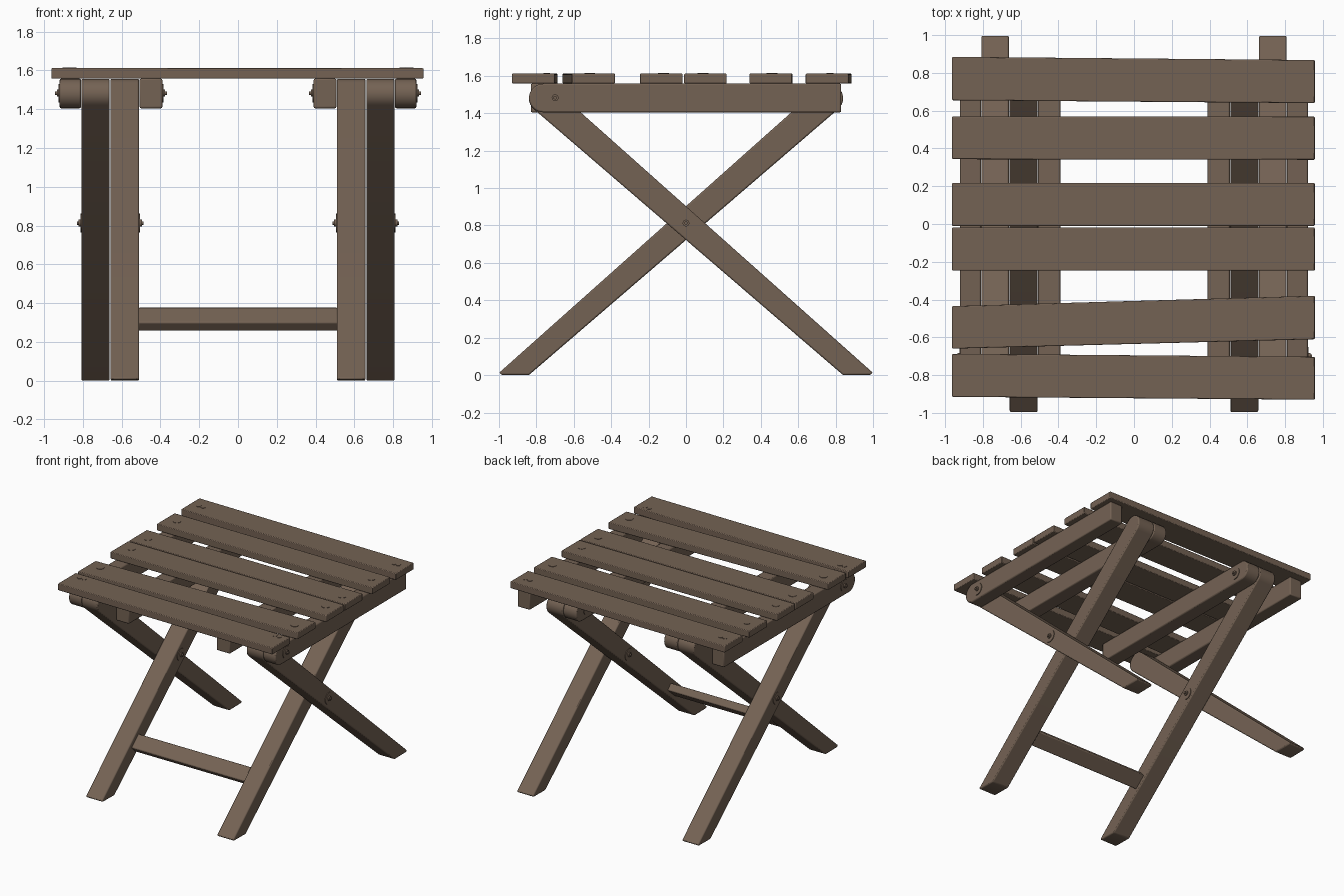
import bpy, bmesh, math
from mathutils import Matrix

if "Cube" in bpy.data.objects:
    bpy.data.objects.remove(bpy.data.objects["Cube"])

wood = bpy.data.materials.new("brown wood")
wood.diffuse_color = (0.175, 0.123, 0.088, 1)
wood.use_nodes = True
wood.node_tree.nodes["Principled BSDF"].inputs["Base Color"].default_value = wood.diffuse_color


def finish(bm, name, bevel=0.0, mirror=False):
    bmesh.ops.recalc_face_normals(bm, faces=bm.faces)
    me = bpy.data.meshes.new(name)
    bm.to_mesh(me)
    bm.free()
    me.materials.append(wood)
    ob = bpy.data.objects.new(name, me)
    bpy.context.collection.objects.link(ob)
    if bevel:
        b = ob.modifiers.new("soft edges", 'BEVEL')
        b.width, b.segments, b.limit_method = bevel, 2, 'ANGLE'
        b.angle_limit = math.radians(40)
    if mirror:
        m = ob.modifiers.new("mirror", 'MIRROR')
        m.use_axis = (True, False, False)
    bpy.ops.object.select_all(action='DESELECT')
    ob.select_set(True)
    bpy.context.view_layer.objects.active = ob
    bpy.ops.object.shade_smooth_by_angle(angle=math.radians(35))
    return ob


def prism(name, lower, upper, bevel=0.0, mirror=False):
    """Closed solid between two matching outlines."""
    bm = bmesh.new()
    a = [bm.verts.new(p) for p in lower]
    b = [bm.verts.new(p) for p in upper]
    bm.faces.new(a)
    bm.faces.new(b[::-1])
    n = len(a)
    for i in range(n):
        bm.faces.new((a[i], a[(i + 1) % n], b[(i + 1) % n], b[i]))
    return finish(bm, name, bevel, mirror)


def side_part(name, prof, x0, x1, flip=1, bevel=0.008, mirror=True):
    """Side outline (y, z) pushed out along x."""
    return prism(name, [(x0, y * flip, z) for y, z in prof],
                 [(x1, y * flip, z) for y, z in prof], bevel, mirror)


def arc(cy, cz, r, a0, a1, n=14):
    return [(cy + r * math.cos(math.radians(a0 + (a1 - a0) * i / n)),
             cz + r * math.sin(math.radians(a0 + (a1 - a0) * i / n)))
            for i in range(n + 1)]


def cylinders(name, specs):
    """Mirrored discs: (centre, radius, depth, axis)."""
    bm = bmesh.new()
    for c, r, d, axis in specs:
        rot = Matrix.Rotation(math.pi / 2, 4, 'Y') if axis == 'x' else Matrix()
        bmesh.ops.create_cone(bm, cap_ends=True, segments=20, radius1=r, radius2=r,
                              depth=d, matrix=Matrix.Translation(c) @ rot)
    return finish(bm, name, mirror=True)


# crossed legs, slightly tapered, with rounded tops
PY, PZ = 0.763, 1.48
leg = [(-1.0, 0.012), (-0.985, 0.002), (-0.84, 0.0)] + arc(PY, PZ, 0.077, -49, 132)
side_part("inner_leg", leg, 0.51, 0.658)
side_part("outer_leg", leg, 0.662, 0.808, flip=-1)

# seat rails, rounded at the pivot end
rail = [(-0.83, 1.558), (-0.83, 1.405)] + arc(PY, PZ + 0.0015, 0.0765, -90, 90)
side_part("inner_rail", rail, 0.39, 0.508)
side_part("outer_rail", rail, 0.81, 0.92, flip=-1)

# stretcher plank between the inner legs
t = math.radians(41.6)
plank = []
for u, v in ((-0.06, -0.03), (0.06, -0.03), (0.06, 0.03), (-0.06, 0.03)):
    plank.append((-0.56 + u * math.cos(t) - v * math.sin(t),
                  0.3175 + u * math.sin(t) + v * math.cos(t)))
side_part("stretcher", plank, -0.515, 0.515, mirror=False)

# seat slats: y range at the left end, then at the right end
slats = [(0.655, 0.885, 0.64, 0.868), (0.343, 0.57, 0.34, 0.568),
         (-0.01, 0.217, -0.01, 0.217), (-0.247, -0.018, -0.247, -0.018),
         (-0.66, -0.435, -0.61, -0.38), (-0.915, -0.687, -0.93, -0.703)]
for i, (l0, l1, r0, r1) in enumerate(slats):
    def outline(z):
        return [(-0.963, l0, z), (0.957, r0, z), (0.957, r1, z), (-0.963, l1, z)]
    prism(f"seat_slat_{i + 1}", outline(1.558), outline(1.612), 0.005)

# screw heads on the slats
screws = [((0.865, y, 1.611), 0.029, 0.008, 'z') for y in (0.46, 0.09, -0.12, -0.515)]
screws += [((x, y, 1.611), 0.018, 0.008, 'z')
           for x in (0.85, 0.888) for y in (0.77, -0.745)]
cylinders("slat_screws", screws)

# pivot bolts with washers and nut tips
bolts = []
for y, z, x0, x1 in ((0, 0.813, 0.51, 0.808), (-0.70, 1.483, 0.66, 0.92), (0.70, 1.483, 0.39, 0.66)):
    for x, s, show in ((x0, -1, x0 != 0.66), (x1, 1, x1 != 0.66)):
        if show:
            bolts.append(((x + s * 0.001, y, z), 0.048, 0.008, 'x'))
            bolts.append(((x + s * 0.006, y, z), 0.018, 0.016, 'x'))
            bolts.append(((x + s * 0.010, y, z), 0.009, 0.026, 'x'))
cylinders("pivot_bolts", bolts)
